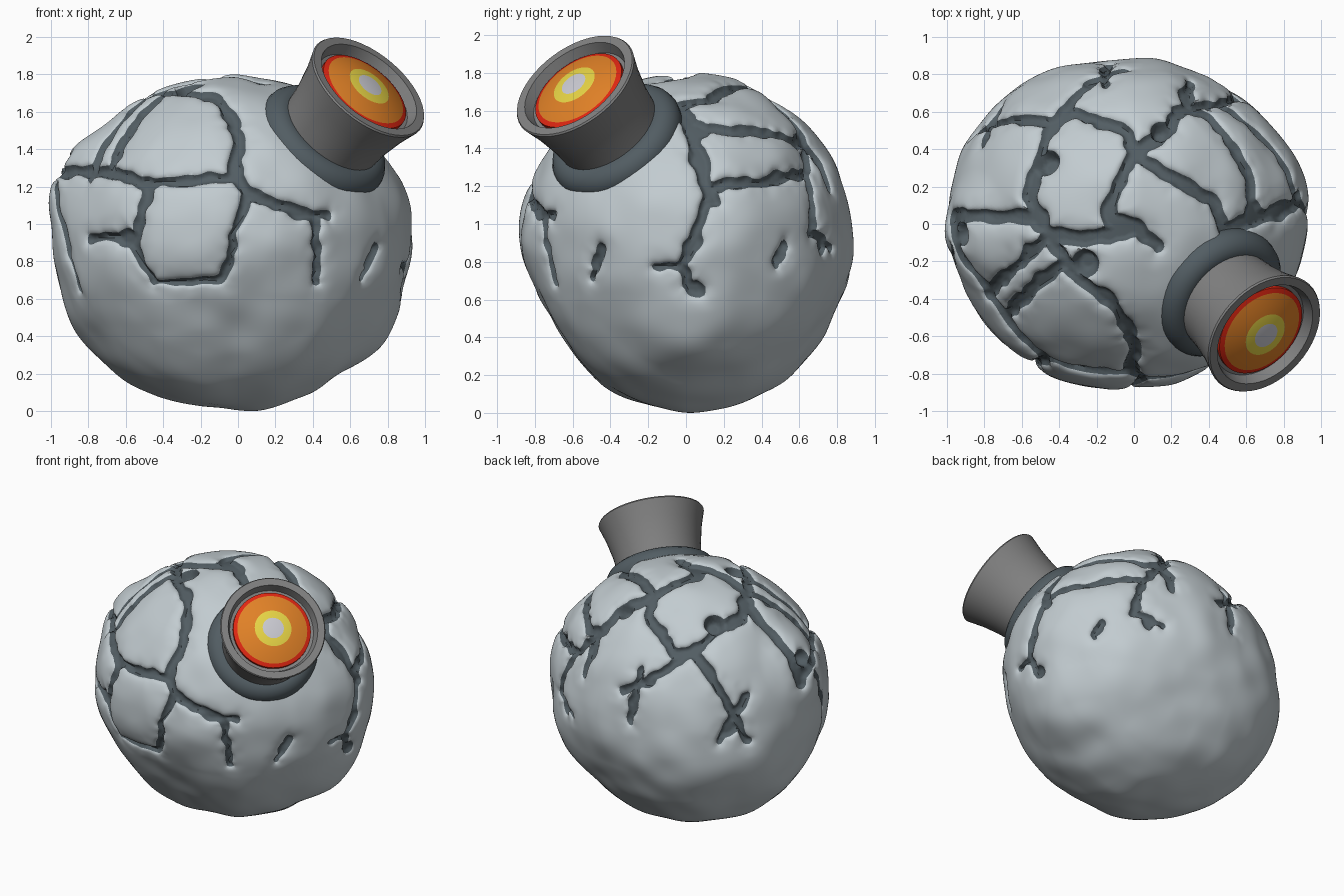
import bpy, bmesh, math
from mathutils import Vector, noise
from mathutils.kdtree import KDTree

cube = bpy.data.objects.get("Cube")
if cube:
    bpy.data.objects.remove(cube, do_unlink=True)

CENTRE = Vector((-0.035, 0.01, 0.895))
RADII = Vector((0.945, 0.86, 0.885))
AXIS = Vector((0.55, -0.5, 0.67)).normalized()
MOUTH = Vector((0.70, -0.59, 1.735))


def material(name, r, g, b):
    mat = bpy.data.materials.new(name)
    mat.use_nodes = True
    mat.diffuse_color = (r, g, b, 1)
    shader = next(n for n in mat.node_tree.nodes if n.type == 'BSDF_PRINCIPLED')
    shader.inputs["Base Color"].default_value = (r, g, b, 1)
    shader.inputs["Roughness"].default_value = 0.8
    return mat


stone = material("pale stone", 0.54, 0.6, 0.63)
slate = material("dark slate", 0.085, 0.11, 0.125)
metal = material("grey metal", 0.22, 0.22, 0.22)
red = material("hot red", 0.75, 0.02, 0.006)
orange = material("orange", 0.75, 0.22, 0.02)
yellow = material("yellow", 0.8, 0.66, 0.06)
core = material("pale core", 0.6, 0.6, 0.65)


def finish(name, bm, mats, angle):
    """Turn a bmesh into a smooth shaded object."""
    mesh = bpy.data.meshes.new(name)
    bm.to_mesh(mesh)
    bm.free()
    obj = bpy.data.objects.new(name, mesh)
    bpy.context.collection.objects.link(obj)
    for mat in mats:
        mesh.materials.append(mat)
    bpy.ops.object.select_all(action='DESELECT')
    obj.select_set(True)
    bpy.context.view_layer.objects.active = obj
    bpy.ops.object.shade_smooth_by_angle(angle=math.radians(angle))


# Crack paths in hundredths, drawn on one side and projected onto the boulder
top_cracks = [
    [(0, 37), (-10, 18), (-14, 3), (3, -3)],
    [(-45, -6), (-20, -8), (3, -3), (12, -12)],
    [(0, 37), (22, 24), (42, 13), (50, -4), (64, 4)],
    [(0, 37), (17, 50), (27, 62), (30, 76)],
    [(0, 37), (-5, 50), (-34, 61), (-44, 54), (-88, 50)],
    [(-44, 54), (-52, 30), (-57, 15), (-52, 4), (-45, -6)],
    [(-52, 4), (-93, 4)],
    [(-45, -6), (-68, -28), (-79, -38)],
    [(-45, -6), (-36, -20), (-28, -30), (-10, -42), (-2, -58)],
    [(-36, -20), (-48, -28), (-60, -40)],
    [(27, 62), (38, 58), (50, 44), (62, 24), (64, 4), (87, 14)],
    [(-44, 54), (-22, 77), (-4, 82)],
]
front_cracks = [
    [(-2, 124), (1, 145), (-3, 151)],
    [(-2, 124), (-45, 120), (-69, 127), (-93, 124)],
    [(-69, 127), (-61, 146)],
    [(-2, 124), (5, 116), (-2, 95), (-8, 70), (-45, 67), (-55, 88), (-45, 120)],
    [(-55, 92), (-78, 93)],
    [(5, 117), (20, 109), (40, 105), (43, 68)],
    [(40, 105), (48, 105)],
    [(-92, 118), (-92, 92), (-85, 65)],
    [(69, 71), (76, 87)],
]
right_cracks = [
    [(3, 152), (5, 135), (11, 119), (10, 105), (-2, 78), (0, 67), (8, 63)],
    [(-16, 77), (-2, 77)],
    [(11, 119), (35, 121), (65, 127), (61, 148)],
    [(65, 127), (67, 96), (77, 87)],
    [(48, 80), (53, 89)],
]
back_cracks = [
    [(-16, 133), (-14, 100)],
    [(-79, 120), (-70, 92)],
]


def project(u, v, across, up, side):
    """Put a flat point onto the boulder's ellipsoid."""
    depth = 3 - across - up
    p = Vector((0, 0, 0))
    p[across] = (u - CENTRE[across]) / RADII[across]
    p[up] = (v - CENTRE[up]) / RADII[up]
    p[depth] = side * math.sqrt(max(0, 1 - p.length_squared))
    return CENTRE + p.normalized() * RADII


samples = []
for paths, across, up, side in ((top_cracks, 0, 1, 1), (front_cracks, 0, 2, -1),
                                (right_cracks, 1, 2, 1), (back_cracks, 0, 2, 1)):
    for path in paths:
        nodes = [project(u / 100, v / 100, across, up, side) for u, v in path]
        for a, b in zip(nodes, nodes[1:]):
            steps = int((b - a).length / 0.01) + 1
            for i in range(steps + 1):
                q = a.lerp(b, i / steps) - CENTRE
                unit = Vector(q[k] / RADII[k] for k in range(3)).normalized()
                samples.append(CENTRE + unit * RADII)
tree = KDTree(len(samples))
for i, p in enumerate(samples):
    tree.insert(p, i)
tree.balance()

pits = [(project(x, y, 0, 1, 1), r) for x, y, r in
        ((-0.47, 0.33, 0.075), (-0.26, -0.21, 0.075), (0.15, 0.5, 0.06), (-0.87, -0.05, 0.06))]
# Wide places where plates have broken away
chips = [(project(*place), r) for place, r in (
    ((0.72, 0.79, 0, 2, -1), 0.04), ((-0.59, 0.93, 0, 2, -1), 0.055),
    ((-0.75, 1, 0, 2, 1), 0.06), ((0.05, 0.65, 1, 2, 1), 0.05),
    ((0.5, 0.83, 1, 2, 1), 0.04), ((0.73, 0.89, 1, 2, 1), 0.055),
    ((0.64, 0.06, 0, 1, 1), 0.07), ((-0.5, 0.01, 0, 1, 1), 0.06))]
# Broad swellings and flattened spots: place, reach, height
lumps = [(Vector(place), reach, height) for place, reach, height in (
    ((-0.9, -0.05, 1.3), 0.35, 0.06), ((-0.25, -0.83, 0.95), 0.4, 0.03),
    ((0.2, 0.72, 0.42), 0.55, -0.035), ((0, -0.74, 0.47), 0.5, -0.06),
    ((0.65, -0.55, 0.6), 0.55, -0.04), ((-0.55, -0.5, 0.35), 0.5, -0.03),
    ((0.75, 0.1, 0.42), 0.4, 0.035), ((-0.6, 0.55, 0.55), 0.6, 0.03))]


def gap_at(p):
    """Distance outside the ragged edge of the nearest crack, chip or pit."""
    ragged = p + noise.noise_vector(p * 13) * 0.024
    gap = tree.find(ragged)[2] - (0.014 + 0.016 * p.z + 0.014 * noise.noise(p * 7))
    holes = [(ragged - q).length - r for q, r in chips] + [(p - q).length - r for q, r in pits]
    return min([gap] + holes)


# Boulder: lumpy ball with sunken cracks and round pits
def boulder():
    bm = bmesh.new()
    bmesh.ops.create_icosphere(bm, subdivisions=7, radius=1)
    gaps = {v: gap_at(CENTRE + v.co.normalized() * RADII) for v in bm.verts}
    # cut the ball cleanly along the crack outlines
    crossing = [e for e in bm.edges if gaps[e.verts[0]] * gaps[e.verts[1]] < 0]
    cuts = []
    for e in crossing:
        a, b = e.verts
        fraction = gaps[a] / (gaps[a] - gaps[b])
        cut = bmesh.utils.edge_split(e, a, min(0.95, max(0.05, fraction)))[1]
        gaps[cut] = 0
        cuts.append(cut)
    bmesh.ops.connect_verts(bm, verts=cuts)
    for f in bm.faces:
        f.material_index = int(sum(gaps[v] for v in f.verts) < 0)
    for v in bm.verts:
        unit = v.co.normalized()
        p = CENTRE + unit * RADII
        lift = 0.025 * noise.noise(p * 2.2) + 0.012 * noise.noise(p * 5) - 0.002
        for place, reach, height in lumps:
            lift += height * max(0, 1 - ((p - place).length / reach) ** 2) ** 2
        # sunken floor, then a rounded plate edge
        rise = min(1, max(0, gaps[v] / 0.09))
        lift += 0.02 * math.sqrt(rise * (2 - rise)) - 0.025 * min(1, max(0, -gaps[v] / 0.015))
        for pit, r in pits:
            lift -= 0.05 * min(1, max(0, (r - (p - pit).length) / 0.03))
        v.co = p + unit * lift
    low = min(v.co.z for v in bm.verts)
    for v in bm.verts:
        v.co.z -= low * (1 - min(1, v.co.z))
    finish("cracked_boulder", bm, [stone, slate], 50)


boulder()


def lathe(name, profile, mats, closed=False, rule=None, sides=48):
    """Spin (radius, height) points round the barrel's axis."""
    bm = bmesh.new()
    verts = [bm.verts.new((r, 0, h)) for r, h in profile]
    pairs = list(zip(verts, verts[1:]))
    if closed:
        pairs.append((verts[-1], verts[0]))
    edges = [bm.edges.new(pair) for pair in pairs]
    bmesh.ops.spin(bm, geom=verts + edges, cent=(0, 0, 0), axis=(0, 0, 1),
                   angle=math.tau, steps=sides, use_duplicate=False)
    bmesh.ops.remove_doubles(bm, verts=bm.verts, dist=0.0005)
    bmesh.ops.recalc_face_normals(bm, faces=bm.faces)
    if rule:
        for f in bm.faces:
            f.material_index = rule(f.calc_center_median().xy.length)
    turn = AXIS.to_track_quat('Z', 'Y')
    for v in bm.verts:
        v.co = MOUTH + turn @ v.co
    finish(name, bm, mats, 40)


# Barrel with a flared mouth and a recessed lip
lathe("barrel", [(0.27, -0.6), (0.282, -0.4), (0.298, -0.25), (0.325, -0.12), (0.358, -0.01),
                 (0.352, 0), (0.305, 0), (0.285, -0.06), (0.24, -0.065), (0.22, -0.6)],
      [metal], closed=True)

# Rounded collar where the barrel leaves the boulder
ring = [(0.285 + 0.095 * math.cos(a), -0.45 + 0.1 * math.sin(a))
        for a in (math.tau * i / 16 for i in range(16))]
lathe("collar", ring, [slate], closed=True)

# Domed bullseye inside the mouth
bands = (0.072, 0.125, 0.238)
dome = [(r, 0.015 - 0.8 * r * r) for r in (0, 0.04, 0.072, 0.1, 0.125, 0.18, 0.238, 0.264)]
dome.append((0.264, -0.065))
lathe("glowing_dome", dome, [core, yellow, orange, red],
      rule=lambda r: sum(r > band for band in bands))
